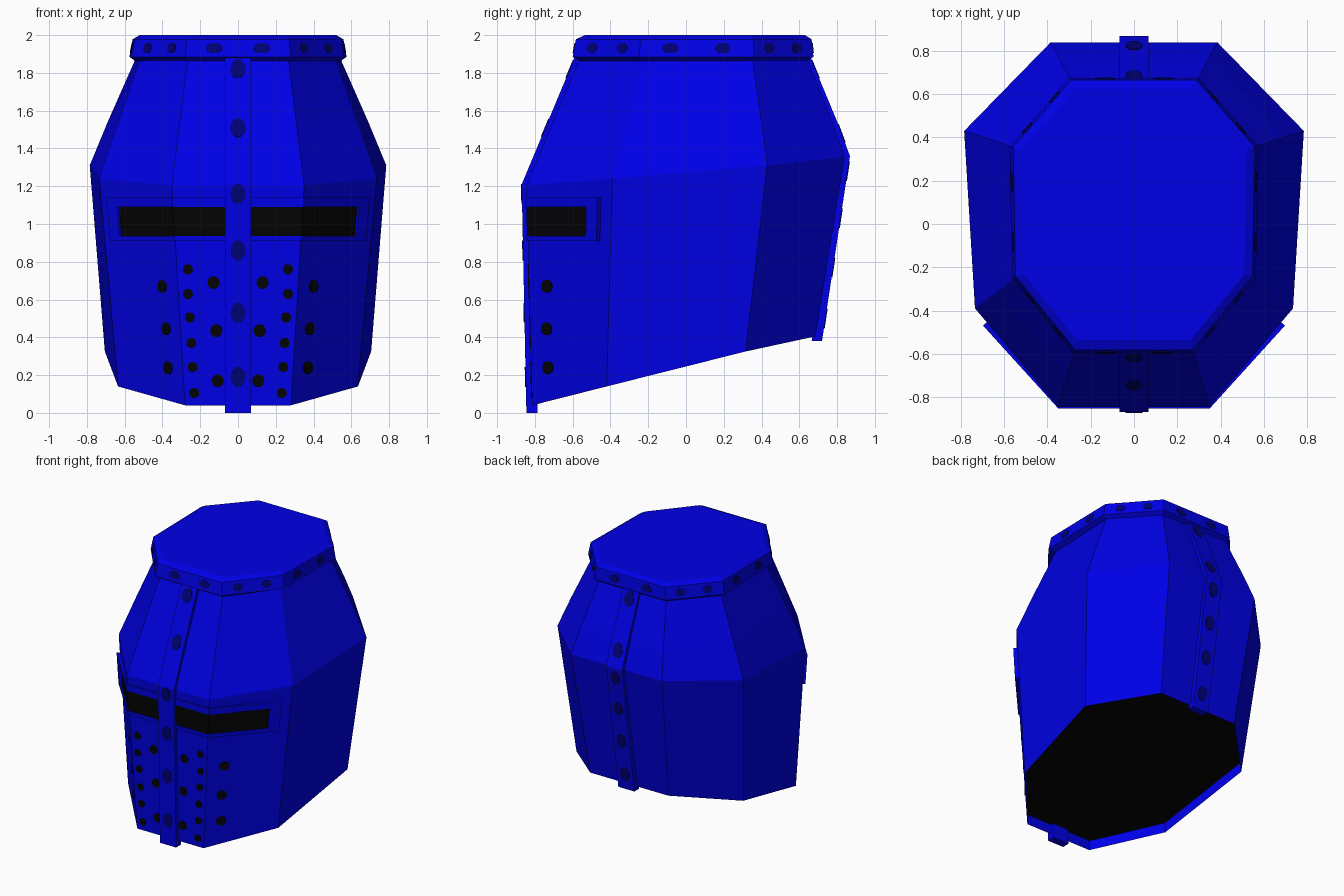
import bpy, bmesh, math
from mathutils import Vector

if "Cube" in bpy.data.objects:
    bpy.data.objects.remove(bpy.data.objects["Cube"])


def material(name, rgb):
    m = bpy.data.materials.new(name)
    m.diffuse_color = (*rgb, 1)
    m.use_nodes = True
    m.node_tree.nodes["Principled BSDF"].inputs["Base Color"].default_value = m.diffuse_color
    return m


BLUE = material("blue steel", (0, 0, 0.8))
DARK = material("dark blue rivet", (0, 0, 0.18))
BLACK = material("black", (0.001, 0.001, 0.0015))


def finish(name, bm, *mats):
    bmesh.ops.recalc_face_normals(bm, faces=bm.faces[:])
    me = bpy.data.meshes.new(name)
    bm.to_mesh(me)
    bm.free()
    for m in mats:
        me.materials.append(m)
    ob = bpy.data.objects.new(name, me)
    bpy.context.collection.objects.link(ob)
    return ob


def ring(half):
    """Full octagon from its four right-hand corners, front to back."""
    pts = [Vector(p) for p in half]
    return pts + [Vector((-p.x, p.y, p.z)) for p in reversed(pts)]


def loft(bm, loops):
    """Join successive closed loops with quads and return the vertex loops."""
    vs = [[bm.verts.new(p) for p in loop] for loop in loops]
    for a, b in zip(vs, vs[1:]):
        for i in range(len(a)):
            j = (i + 1) % len(a)
            bm.faces.new((a[i], a[j], b[j], b[i]))
    return vs


def flat(half, z):
    return [(x, y, z) for x, y in half]


# Helmet shell: recessed black underside, sloping lower edge, brow and crown
bottom = [(.28, -.815, .04), (.635, -.42, .14), (.705, .315, .325), (.33, .685, .405)]
brow = [(.35, -.845, 1.205), (.735, -.39, 1.24), (.785, .43, 1.31), (.385, .84, 1.355)]
shoulder = flat([(.308, -.705), (.633, -.314), (.69, .40), (.35, .774)], 1.54)
crown = flat([(.265, -.56), (.515, -.22), (.54, .35), (.28, .64)], 1.88)
recess = [(x * .99, y * .99, z + .07) for x, y, z in bottom]

bm = bmesh.new()
vs = loft(bm, [ring(h) for h in (recess, bottom, brow, shoulder, crown)])
cap = bm.faces.new(vs[0])
cap.material_index = 1
finish("helmet_shell", bm, BLUE, BLACK)

# Crown band with chamfered top plate
band_low = flat([(.28, -.60), (.563, -.25), (.575, .36), (.297, .675)], 1.885)
band_high = flat([(.27, -.583), (.548, -.24), (.558, .355), (.29, .665)], 1.978)
plate = flat([(.262, -.535), (.51, -.235), (.52, .345), (.265, .63)], 2.0)
under = flat([(.265, -.56), (.515, -.22), (.54, .35), (.28, .64)], 1.86)
bm = bmesh.new()
vs = loft(bm, [ring(h) for h in (under, band_low, band_high, plate)])
bm.faces.new(vs[-1])
finish("crown_band", bm, BLUE)


# Straps down the middle of the front and back
front_out = [(-.845, 0), (-.87, 1.21), (-.732, 1.54), (-.59, 1.88)]
front_in = [(-.56, 1.88), (-.70, 1.54), (-.835, 1.2), (-.785, 0)]
back_out = [(.72, .38), (.868, 1.36), (.797, 1.55), (.66, 1.88)]
back_in = [(.63, 1.88), (.765, 1.54), (.83, 1.35), (.665, .38)]


def strap(name, profile, w=.068):
    bm = bmesh.new()
    vs = loft(bm, [[Vector((x, y, z)) for y, z in profile] for x in (-w, w)])
    bm.faces.new(vs[0])
    bm.faces.new(vs[1])
    finish(name, bm, BLUE)


strap("front_strap", front_out + front_in)
strap("back_strap", back_out + back_in)


def corner(k, z):
    """Corner k of the lower shell at height z."""
    a, b = Vector(bottom[k]), Vector(brow[k])
    return a.lerp(b, (z - a.z) / (b.z - a.z))


# Eye slit frame wrapped around the three front panels, proud at its ends
def slit_loop(t, z0, z1, d_mid, d_end):
    def side(z):
        c, s = corner(0, z), corner(1, z)
        along = (s - c).normalized()
        n = Vector((along.y, -along.x, 0)).normalized()
        miter = (n + Vector((0, -1, 0))).normalized()
        pts = [c + miter * d_mid, c.lerp(s, t) + n * d_end]
        for p in pts:
            p.z = z
        return [Vector((-p.x, p.y, z)) for p in reversed(pts)] + pts
    return side(z0) + side(z1)[::-1]


bm = bmesh.new()
vs = loft(bm, [slit_loop(.87, .91, 1.14, -.005, -.005), slit_loop(.87, .91, 1.14, .01, .028),
               slit_loop(.735, .937, 1.09, .01, .025), slit_loop(.735, .937, 1.09, .004, .012)])
for i in range(3):
    loop = vs[-1]
    f = bm.faces.new((loop[i], loop[i + 1], loop[6 - i], loop[7 - i]))
    f.material_index = 1
finish("eye_slit", bm, BLUE, BLACK)


def disc(bm, centre, normal, rw, rh, depth=.004, n=10):
    """Thin oval plate lying on a surface."""
    normal = normal.normalized()
    u = Vector((0, 0, 1)).cross(normal).normalized()
    v = normal.cross(u)
    edge = [u * rw * math.cos(a) + v * rh * math.sin(a)
            for a in (2 * math.pi * i / n for i in range(n))]
    vs = loft(bm, [[centre + e + normal * h for e in edge] for h in (-.004, depth)])
    bm.faces.new(vs[0])
    bm.faces.new(vs[1])


# Breathing holes on the front and slanted panels
bm = bmesh.new()
holes = [(.13, .69), (.115, .435), (.107, .17), (.265, .76), (.265, .63),
         (.255, .505), (.247, .37), (.24, .243), (.232, .105),
         (.40, .67), (.38, .445), (.37, .24)]
for x, z in holes:
    c, s = corner(0, z), corner(1, z)
    c.z = s.z = z
    if x > c.x:
        p = c.lerp(s, (x - c.x) / (s.x - c.x))
        along = s - c
        n = Vector((along.y, -along.x, 0)).normalized()
        r = .037
    else:
        p, n = Vector((x, c.y, z)), Vector((0, -1, -.026))
        r = .033 if x < .2 else .027
    h = .028 if r == .027 else .035
    for sx in (1, -1):
        disc(bm, Vector((p.x * sx, p.y, p.z)), Vector((n.x * sx, n.y, n.z)), r, h)
finish("breathing_holes", bm, BLACK)

# Strap rivets
bm = bmesh.new()
for prof, sign, heights in ((front_out, -1, (1.82, 1.51, 1.16, .86, .53, .19)),
                            (back_out, 1, (1.82, 1.48, 1.28, 1.03, .77, .50))):
    for z in heights:
        for (y0, z0), (y1, z1) in zip(prof, prof[1:]):
            if z0 <= z < z1:
                y = y0 + (y1 - y0) * (z - z0) / (z1 - z0)
                n = Vector((0, sign * (z1 - z0), -sign * (y1 - y0)))
                disc(bm, Vector((0, y, z)), n, .04, .055)
finish("strap_rivets", bm, DARK)

# Band rivets, two on each side of the octagon
bm = bmesh.new()
low, high = ring(band_low), ring(band_high)
for i in range(8):
    j = (i + 1) % 8
    a, b = low[i].lerp(high[i], .5), low[j].lerp(high[j], .5)
    n = (low[j] - low[i]).cross(high[i] - low[i])
    for t in (.27, .73):
        disc(bm, a.lerp(b, t), n, .034 if i % 2 == 0 else .044, .028)
finish("band_rivets", bm, DARK)
